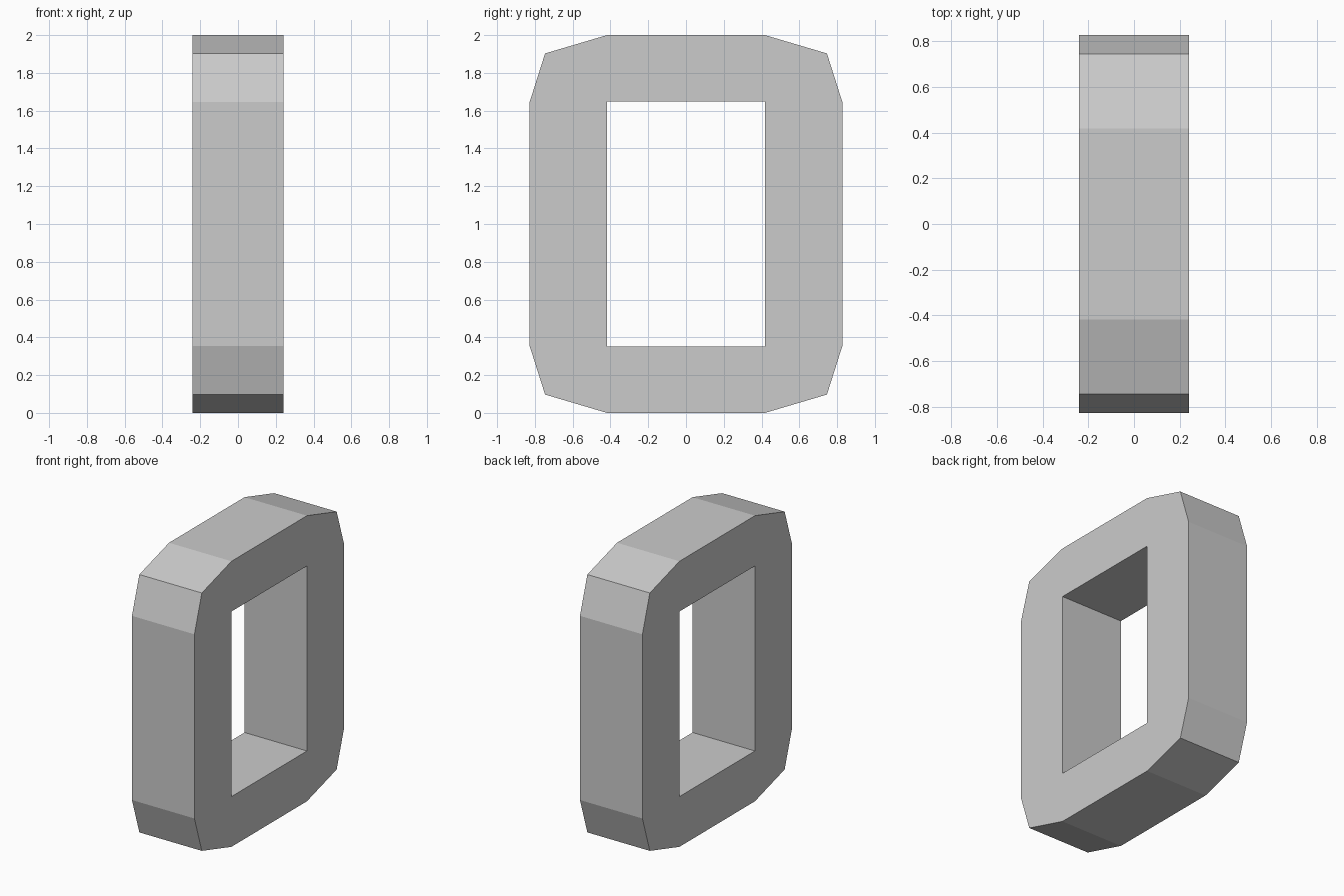
import bpy, bmesh

if "Cube" in bpy.data.objects:
    bpy.data.objects.remove(bpy.data.objects["Cube"])

HALF_X = 0.242
MID_Z = 1.0

# One corner in (y, z) about the centre: hole corner, then outer rim points
HOLE = (0.418, 0.648)
RIM = [(0.828, 0.645), (0.746, 0.903), (0.418, 1.0)]

bm = bmesh.new()


def vert(p, sy, sz):
    return bm.verts.new((-HALF_X, p[0] * sy, MID_Z + p[1] * sz))


# Mirrored corners, counter-clockwise, each filled with one corner face
corners = []
for sy, sz in ((1, 1), (-1, 1), (-1, -1), (1, -1)):
    inner = vert(HOLE, sy, sz)
    rim = [vert(p, sy, sz) for p in RIM]
    if sy * sz < 0:
        rim.reverse()
    bm.faces.new([inner] + rim)
    corners.append((inner, rim))

# Straight bars between the corners
for i, (inner, rim) in enumerate(corners):
    next_inner, next_rim = corners[(i + 1) % 4]
    bm.faces.new((inner, rim[-1], next_rim[0], next_inner))

# Thicken the flat ring along x
ext = bmesh.ops.extrude_face_region(bm, geom=bm.faces[:], use_keep_orig=True)
moved = [g for g in ext["geom"] if isinstance(g, bmesh.types.BMVert)]
bmesh.ops.translate(bm, verts=moved, vec=(2 * HALF_X, 0, 0))
bmesh.ops.recalc_face_normals(bm, faces=bm.faces[:])

mesh = bpy.data.meshes.new("chamfered_ring")
bm.to_mesh(mesh)
bm.free()
ring = bpy.data.objects.new("chamfered_ring", mesh)
bpy.context.collection.objects.link(ring)
